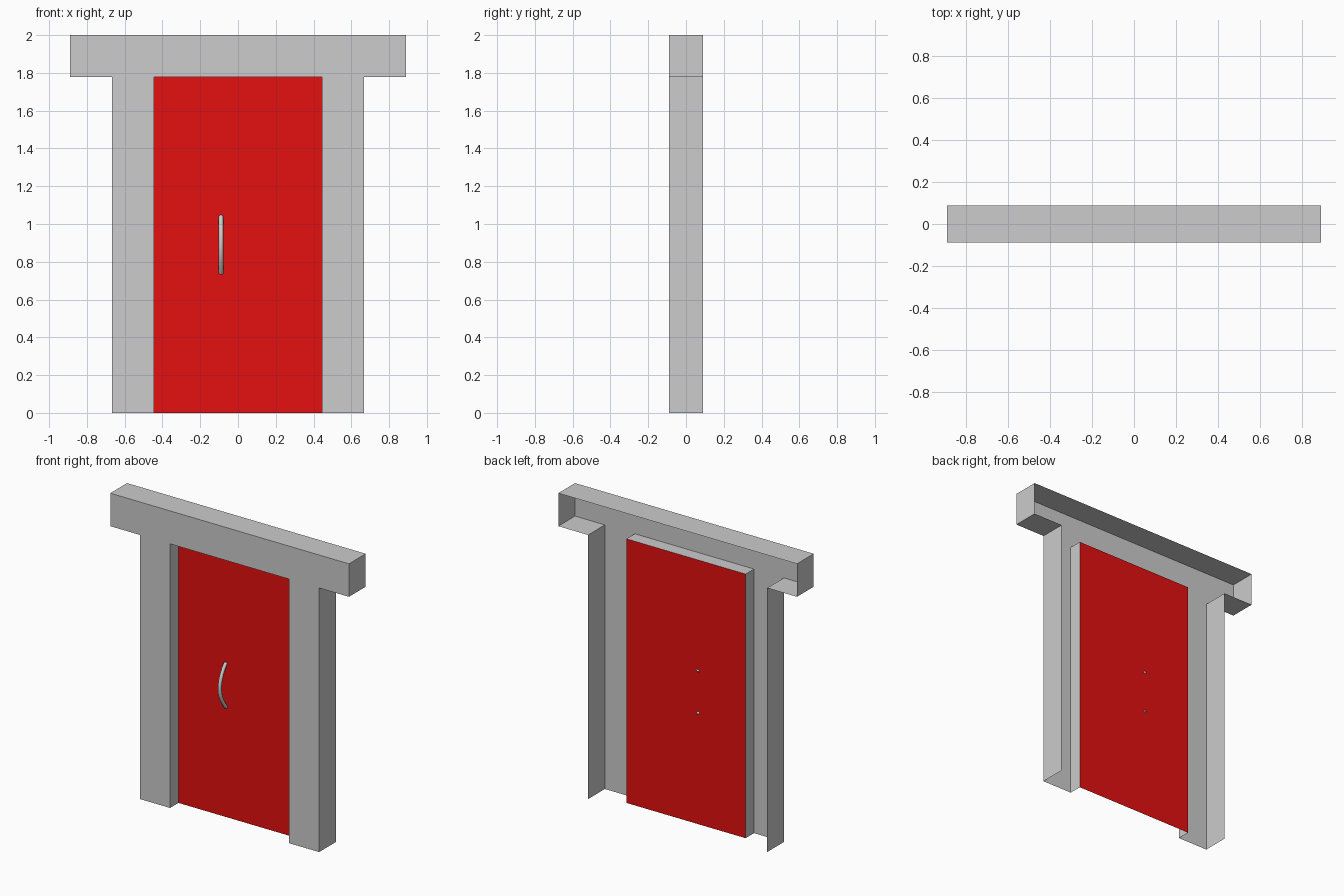
import bpy
import bmesh
import math

cube = bpy.data.objects.get("Cube")
if cube:
    bpy.data.objects.remove(cube, do_unlink=True)


def material(name, color):
    mat = bpy.data.materials.new(name)
    mat.use_nodes = True
    mat.diffuse_color = color
    mat.node_tree.nodes["Principled BSDF"].inputs["Base Color"].default_value = color
    return mat


def add_object(name, data, mat):
    obj = bpy.data.objects.new(name, data)
    bpy.context.collection.objects.link(obj)
    data.materials.append(mat)
    return obj


def mesh_from(name, faces, mat):
    bm = bmesh.new()
    for face in faces:
        bm.faces.new([bm.verts.new(p) for p in face])
    bmesh.ops.remove_doubles(bm, verts=bm.verts, dist=0.0001)
    mesh = bpy.data.meshes.new(name)
    bm.to_mesh(mesh)
    bm.free()
    return add_object(name, mesh, mat)


grey = material("stone grey", (0.604, 0.604, 0.604, 1))
red = material("door red", (0.783, 0.005, 0.005, 1))

DEPTH = 0.089      # half thickness of the frame
OPENING = 0.444    # half width of the doorway
POST = 0.667       # half width across the posts
LINTEL = 0.889     # half width of the lintel
HEAD, TOP = 1.778, 2.0

# Open-backed frame: outline of the right half of the front, then mirrored
half = [(OPENING, HEAD), (OPENING, 0), (POST, 0), (POST, HEAD), (LINTEL, HEAD), (LINTEL, TOP)]
outline = half + [(-x, z) for x, z in reversed(half)]
faces = [[(x, -DEPTH, z) for x, z in outline]]
for i, a in enumerate(outline):
    b = outline[(i + 1) % len(outline)]
    if a[1] == b[1] == 0:
        continue  # post feet stay open
    reveal = max(abs(a[0]), abs(b[0])) <= OPENING
    back = 0 if reveal else DEPTH
    faces.append([(a[0], -DEPTH, a[1]), (a[0], back, a[1]),
                  (b[0], back, b[1]), (b[0], -DEPTH, b[1])])
mesh_from("door_frame", faces, grey)

# Door panel set halfway into the frame
mesh_from("door_panel", [[(-OPENING, 0, 0), (OPENING, 0, 0),
                          (OPENING, 0, HEAD), (-OPENING, 0, HEAD)]], red)

# Bowed pull handle
curve = bpy.data.curves.new("door_handle", "CURVE")
curve.dimensions = "3D"
curve.bevel_depth = 0.012
curve.bevel_resolution = 2
curve.use_fill_caps = True
spline = curve.splines.new("POLY")
STEPS = 10
spline.points.add(STEPS)
for i, point in enumerate(spline.points):
    t = 2 * i / STEPS - 1
    point.co = (-0.09, -0.065 * (1 - t * t), 0.89 + 0.15 * t, 1)
spline.use_smooth = True
add_object("door_handle", curve, grey)
